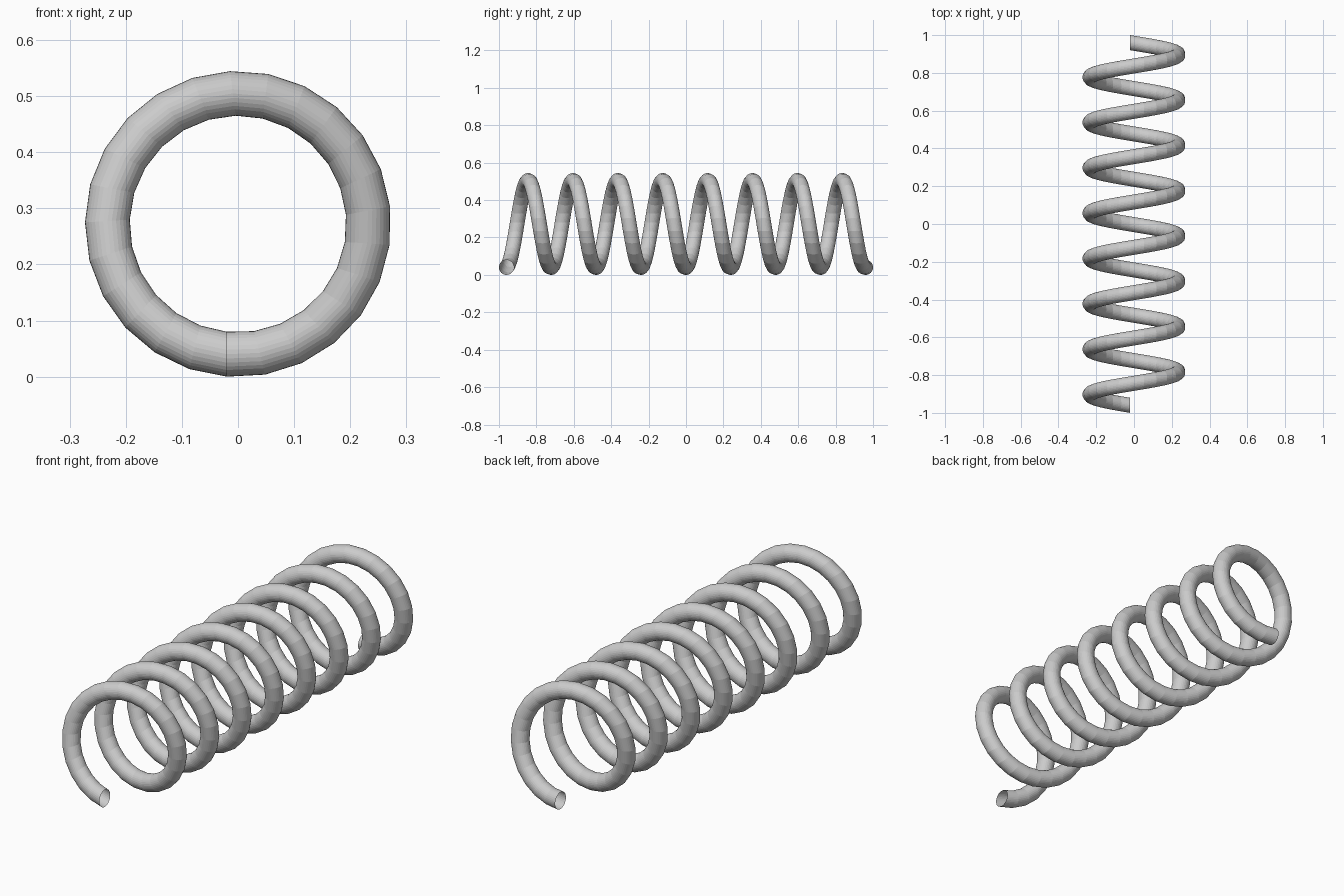
import bpy
import bmesh
from mathutils import Matrix, Vector

TURNS, PITCH, STEPS = 8, 0.24, 25
COIL_R, WIRE_R = 0.232, 0.04

cube = bpy.data.objects.get("Cube")
if cube:
    bpy.data.objects.remove(cube, do_unlink=True)

# Plain grey steel
steel = bpy.data.materials.new("grey steel")
steel.use_nodes = True
grey = (0.6, 0.6, 0.6, 1)
steel.diffuse_color = grey
steel.node_tree.nodes["Principled BSDF"].inputs["Base Color"].default_value = grey

# Wire cross-section: an open ring, set slightly off the coil axis
bm = bmesh.new()
place = Matrix.Translation(Vector((-0.02, 0, -COIL_R))) @ Matrix.Rotation(1.5707963, 4, 'Y')
bmesh.ops.create_circle(bm, cap_ends=False, segments=32, radius=WIRE_R, matrix=place)
mesh = bpy.data.meshes.new("coil_spring")
bm.to_mesh(mesh)
bm.free()
mesh.materials.append(steel)

spring = bpy.data.objects.new("coil_spring", mesh)
spring.location = (0, -TURNS * PITCH / 2, COIL_R + WIRE_R)
bpy.context.collection.objects.link(spring)

# Sweep the ring along the coil from front to back
screw = spring.modifiers.new("coil", 'SCREW')
screw.axis = 'Y'
screw.screw_offset = PITCH
screw.iterations = TURNS
screw.steps = screw.render_steps = STEPS
screw.use_smooth_shade = False
screw.use_normal_calculate = True
